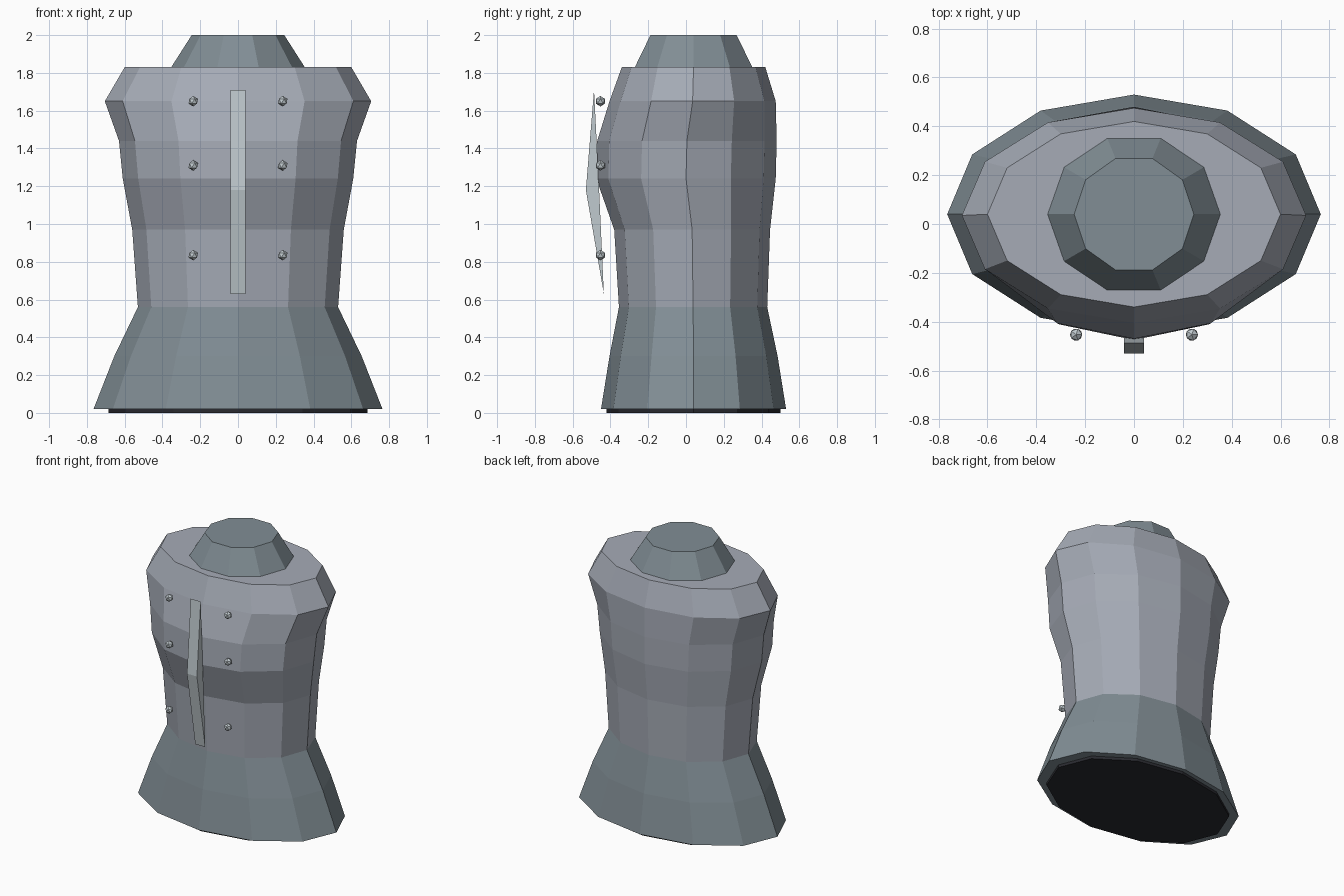
import bpy, bmesh, math

cube = bpy.data.objects.get("Cube")
if cube:
    bpy.data.objects.remove(cube, do_unlink=True)


def material(name, rgb):
    m = bpy.data.materials.new(name)
    m.use_nodes = True
    color = (*rgb, 1)
    m.diffuse_color = color
    m.node_tree.nodes["Principled BSDF"].inputs["Base Color"].default_value = color
    return m


CLOTH = material("light grey cloth", (0.38, 0.41, 0.47))
TRIM = material("slate grey trim", (0.22, 0.27, 0.30))
METAL = material("pale metal", (0.53, 0.59, 0.62))
DARK = material("dark underside", (0.022, 0.023, 0.029))


def finish(name, bm, mat):
    bmesh.ops.recalc_face_normals(bm, faces=bm.faces)
    mesh = bpy.data.meshes.new(name)
    bm.to_mesh(mesh)
    bm.free()
    mesh.materials.append(mat)
    obj = bpy.data.objects.new(name, mesh)
    bpy.context.collection.objects.link(obj)
    return obj


def loft(name, rings, sides, mat):
    """Stack elliptical rings given as (height, half width, front y, back y)."""
    bm = bmesh.new()
    loops = []
    for z, rx, front, back in rings:
        cy, ry = (front + back) / 2, (back - front) / 2
        angles = [math.tau * i / sides for i in range(sides)]
        loops.append([bm.verts.new((rx * math.cos(a), cy + ry * math.sin(a), z))
                      for a in angles])
    for low, high in zip(loops, loops[1:]):
        for i in range(sides):
            j = (i + 1) % sides
            bm.faces.new((low[i], low[j], high[j], high[i]))
    bm.faces.new(loops[0])
    bm.faces.new(loops[-1])
    return finish(name, bm, mat)


# Dark base under the skirt
loft("base", [(0, 0.685, -0.42, 0.50), (0.022, 0.685, -0.42, 0.50)], 12, DARK)

# Flared skirt
waist = (0.56, 0.53, -0.355, 0.43)
loft("skirt", [(0.02, 0.765, -0.45, 0.53), (0.3, 0.655, -0.405, 0.485), waist],
     12, TRIM)

# Jacket with a full chest and sloping shoulders
loft("jacket", [waist,
                (0.97, 0.56, -0.38, 0.445),
                (1.24, 0.61, -0.475, 0.475),
                (1.44, 0.63, -0.47, 0.48),
                (1.65, 0.705, -0.405, 0.475),
                (1.83, 0.60, -0.34, 0.42)], 12, CLOTH)

# Tapered collar
loft("collar", [(1.82, 0.36, -0.292, 0.372), (2, 0.245, -0.2, 0.28)], 10, TRIM)

# Front strip, thickest in the middle
bm = bmesh.new()
profile = [(-0.487, 1.71), (-0.53, 1.18), (-0.435, 0.63), (-0.46, 1.18)]
sides = [[bm.verts.new((x, y, z)) for y, z in profile] for x in (-0.04, 0.04)]
for loop in sides:
    bm.faces.new(loop)
for i in range(len(profile)):
    j = (i + 1) % len(profile)
    bm.faces.new((sides[0][i], sides[0][j], sides[1][j], sides[1][i]))
finish("front_strip", bm, METAL)

# Two rows of buttons
for side, x in (("left", 0.237), ("right", -0.237)):
    for row, z in (("upper", 1.65), ("middle", 1.31), ("lower", 0.835)):
        bm = bmesh.new()
        bmesh.ops.create_icosphere(bm, subdivisions=1, radius=0.028)
        button = finish(f"{row}_{side}_button", bm, METAL)
        button.location = (x, -0.453, z)
